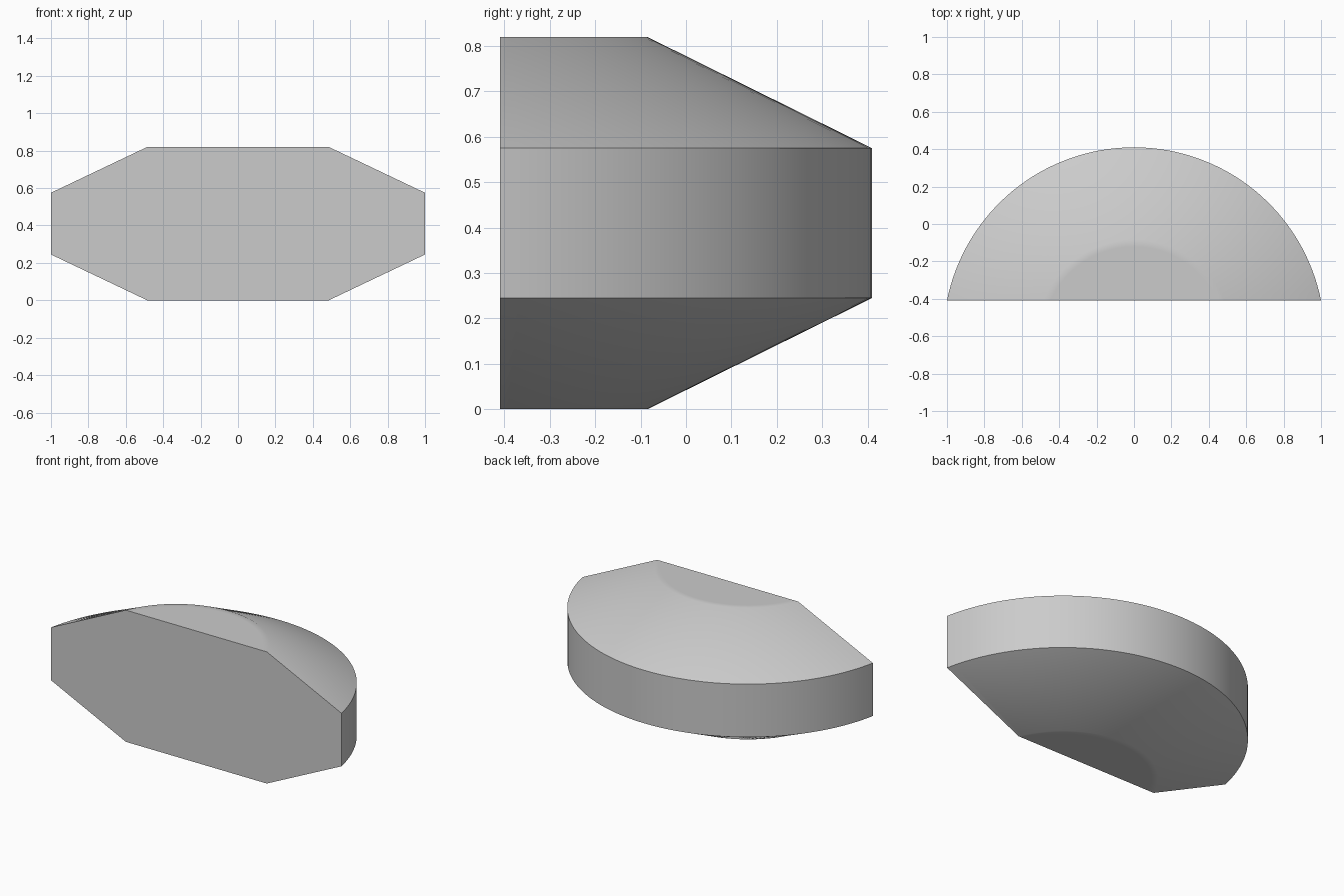
import bpy, bmesh, math

cube = bpy.data.objects.get("Cube")
if cube:
    bpy.data.objects.remove(cube, do_unlink=True)

SEGMENTS = 64
FRONT_Y = -0.41
CENTRE_Y = -0.61
HEIGHT = 0.82

# One flat grey for the whole body
grey = bpy.data.materials.new("light_grey")
grey.use_nodes = True
colour = (0.6, 0.6, 0.6, 1)
grey.diffuse_color = colour
grey.node_tree.nodes["Principled BSDF"].inputs["Base Color"].default_value = colour

bm = bmesh.new()


def arc(radius, z):
    """Arc of a circle, cut off by the flat front."""
    start = math.asin((FRONT_Y - CENTRE_Y) / radius)
    points = []
    for i in range(SEGMENTS + 1):
        a = start + (math.pi - 2 * start) * i / SEGMENTS
        points.append(bm.verts.new((radius * math.cos(a),
                                    CENTRE_Y + radius * math.sin(a), z)))
    return points


# Profile from bottom to top: narrow cap rims keep the caps flat in shading
lower = [(0.49, 0), (0.525, 0), (1.02, 0.245)]
profile = lower + [(r, HEIGHT - z) for r, z in reversed(lower)]
rings = [arc(r, z) for r, z in profile]

# Sloped sides and upright wall
for a, b in zip(rings, rings[1:]):
    for i in range(SEGMENTS):
        bm.faces.new((a[i], a[i + 1], b[i + 1], b[i]))

# Bottom and top caps, then the flat front
bm.faces.new(rings[0])
bm.faces.new(rings[-1])
bm.faces.new([r[0] for r in rings] + [r[-1] for r in reversed(rings)])
bmesh.ops.recalc_face_normals(bm, faces=bm.faces[:])

mesh = bpy.data.meshes.new("half_round_body")
bm.to_mesh(mesh)
bm.free()
mesh.materials.append(grey)
body = bpy.data.objects.new("half_round_body", mesh)
bpy.context.collection.objects.link(body)

# Soft shading at the caps, crisp rims around the wall and front
bpy.ops.object.select_all(action='DESELECT')
body.select_set(True)
bpy.context.view_layer.objects.active = body
bpy.ops.object.shade_smooth_by_angle(angle=math.radians(30))
